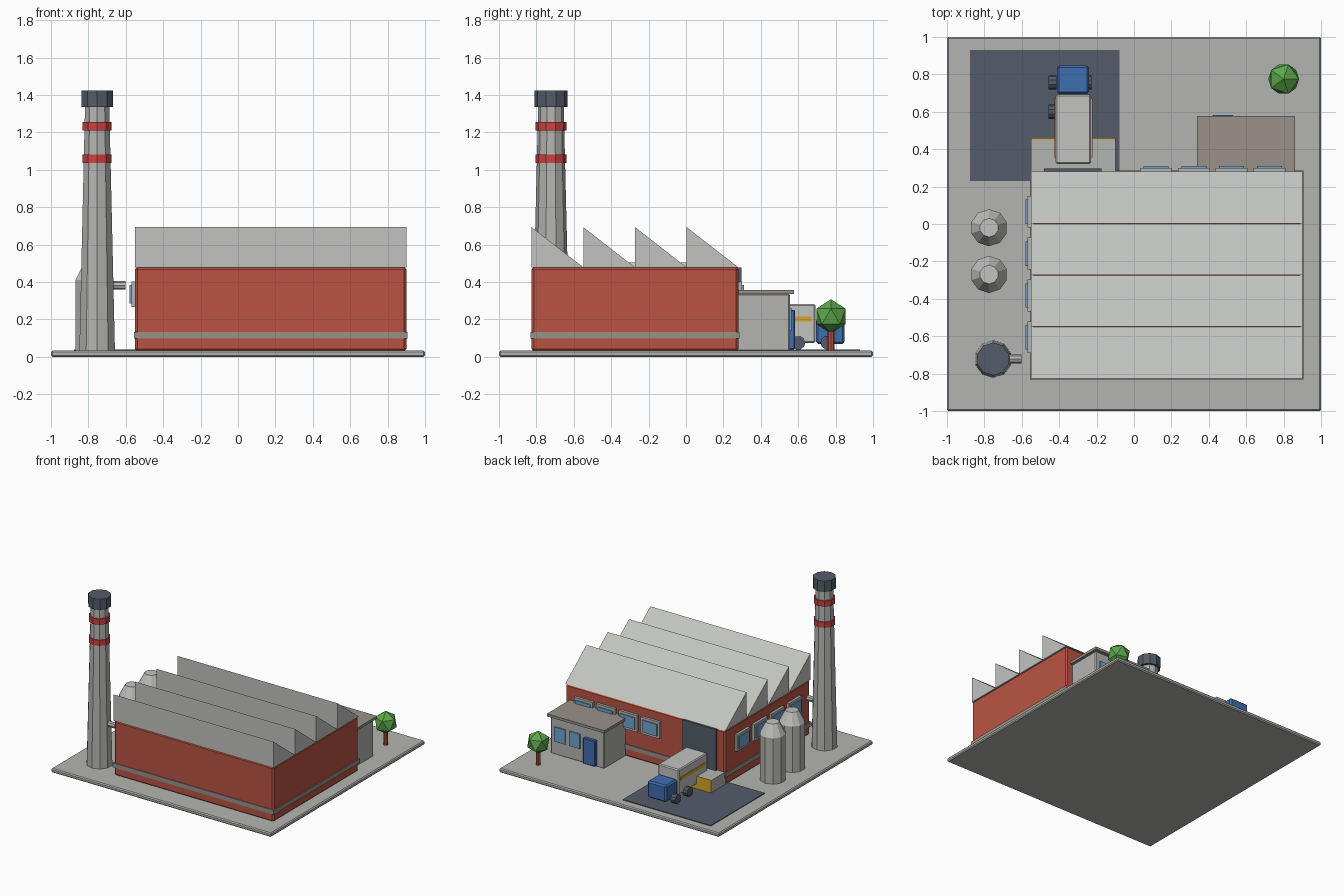
import bpy, bmesh, math
from mathutils import Matrix

if "Cube" in bpy.data.objects:
    bpy.data.objects.remove(bpy.data.objects["Cube"])


def lin(c):
    c /= 255
    return c / 12.92 if c <= 0.04045 else ((c + 0.055) / 1.055) ** 2.4


def mat(name, r, g, b):
    m = bpy.data.materials.new(name)
    m.diffuse_color = (lin(r), lin(g), lin(b), 1)
    m.use_nodes = True
    m.node_tree.nodes["Principled BSDF"].inputs["Base Color"].default_value = m.diffuse_color
    return m


BRICK = mat("brick", 186, 84, 66)
CONCRETE = mat("concrete grey", 180, 181, 177)
ROOF = mat("roof light grey", 194, 196, 192)
SLATE = mat("dark slate", 84, 92, 106)
RED = mat("signal red", 205, 66, 64)
GLASS = mat("window blue", 112, 164, 208)
BLUE = mat("paint blue", 62, 110, 176)
YELLOW = mat("safety yellow", 214, 166, 36)
GREEN = mat("leaf green", 92, 168, 76)
TAUPE = mat("warm grey", 152, 145, 137)


def finish(name, bm, material):
    bmesh.ops.recalc_face_normals(bm, faces=bm.faces)
    me = bpy.data.meshes.new(name)
    bm.to_mesh(me)
    bm.free()
    me.materials.append(material)
    ob = bpy.data.objects.new(name, me)
    bpy.context.collection.objects.link(ob)
    return ob


def box(name, x, y, z, material, bevel=0):
    """Box from (min, max) ranges, with an optional chamfer."""
    bm = bmesh.new()
    bmesh.ops.create_cube(bm, size=1)
    for v in bm.verts:
        for i, (a, b) in enumerate((x, y, z)):
            v.co[i] = a if v.co[i] < 0 else b
    if bevel:
        bmesh.ops.bevel(bm, geom=bm.edges[:], offset=bevel, segments=1, affect='EDGES')
    return finish(name, bm, material)


def cone(name, x, y, z0, z1, r0, r1, material, sides=10):
    """Upright cylinder or tapered drum with a corner pointing to +y."""
    bm = bmesh.new()
    bmesh.ops.create_cone(bm, cap_ends=True, segments=sides, radius1=r0, radius2=r1, depth=z1 - z0)
    top = max(bm.verts, key=lambda v: v.co.z)
    turn = math.pi / 2 - math.atan2(top.co.y, top.co.x)
    bmesh.ops.transform(bm, verts=bm.verts, matrix=Matrix.Translation((x, y, (z0 + z1) / 2)) @ Matrix.Rotation(turn, 4, 'Z'))
    return finish(name, bm, material)


def cross_cylinder(name, x0, x1, y, z, r, material, sides=10):
    """Cylinder lying along x."""
    bm = bmesh.new()
    bmesh.ops.create_cone(bm, cap_ends=True, segments=sides, radius1=r, radius2=r, depth=x1 - x0)
    bmesh.ops.transform(bm, verts=bm.verts, matrix=Matrix.Translation(((x0 + x1) / 2, y, z)) @ Matrix.Rotation(math.pi / 2, 4, 'Y'))
    return finish(name, bm, material)


# Ground slab and loading yard
box("ground_slab", (-1, 1), (-1, 1), (0, 0.033), CONCRETE, 0.008)
box("loading_yard", (-0.877, -0.077), (0.23, 0.93), (0.031, 0.039), SLATE)

# Factory hall with plinth band
box("hall_walls", (-0.55, 0.9), (-0.825, 0.28), (0.03, 0.48), BRICK, 0.012)
box("hall_plinth", (-0.557, 0.907), (-0.832, 0.287), (0.097, 0.133), TAUPE)

# Sawtooth roof: four wedges, upright side to the front
pitch = (0.28 + 0.825) / 4
for i in range(4):
    y0 = -0.825 + i * pitch
    bm = bmesh.new()
    ends = [[bm.verts.new((x, y, z)) for y, z in ((y0, 0.478), (y0 + pitch, 0.478), (y0, 0.693))]
            for x in (-0.552, 0.902)]
    bm.faces.new(ends[0])
    bm.faces.new(ends[1])
    for k in range(3):
        j = (k + 1) % 3
        bm.faces.new((ends[0][k], ends[0][j], ends[1][j], ends[1][k]))
    finish(f"roof_tooth_{i + 1}", bm, ROOF)

# Hall windows: left side and back
for i in range(4):
    c = 0.065 - i * 0.2235
    box(f"left_window_frame_{i + 1}", (-0.57, -0.545), (c - 0.085, c + 0.085), (0.265, 0.403), CONCRETE)
    box(f"left_window_glass_{i + 1}", (-0.579, -0.57), (c - 0.065, c + 0.065), (0.285, 0.383), GLASS)
    c = 0.118 + i * 0.202
    box(f"back_window_frame_{i + 1}", (c - 0.085, c + 0.085), (0.275, 0.3), (0.265, 0.403), CONCRETE)
    box(f"back_window_glass_{i + 1}", (c - 0.067, c + 0.067), (0.3, 0.309), (0.285, 0.383), GLASS)

# Loading door and dock
box("loading_door", (-0.48, -0.175), (0.27, 0.297), (0.13, 0.478), SLATE)
box("loading_dock", (-0.55, -0.1), (0.27, 0.452), (0.03, 0.14), CONCRETE)
box("dock_edge", (-0.55, -0.1), (0.452, 0.461), (0.035, 0.142), YELLOW)

# Chimney with bands, cap and flue pipe
CX, CY = -0.753, -0.722
cone("chimney_shaft", CX, CY, 0.03, 1.35, 0.1, 0.068, CONCRETE)
for i, z in enumerate((1.036, 1.21)):
    cone(f"chimney_band_{i + 1}", CX, CY, z, z + 0.046, 0.082, 0.082, RED)
cone("chimney_cap", CX, CY, 1.335, 1.423, 0.088, 0.088, SLATE)
cross_cylinder("flue_pipe", CX, -0.602, CY, 0.382, 0.023, CONCRETE, 8)

# Silos
for i, y in enumerate((-0.02, -0.27)):
    cone(f"silo_body_{i + 1}", -0.775, y, 0.03, 0.41, 0.099, 0.099, CONCRETE)
    cone(f"silo_top_{i + 1}", -0.775, y, 0.41, 0.505, 0.099, 0.05, ROOF)

# Office annex
box("office_walls", (0.355, 0.842), (0.27, 0.555), (0.03, 0.336), CONCRETE, 0.006)
box("office_roof", (0.337, 0.86), (0.27, 0.578), (0.336, 0.358), TAUPE)
box("office_door", (0.42, 0.53), (0.55, 0.582), (0.04, 0.25), BLUE, 0.004)
for i, x in enumerate((0.62, 0.755)):
    box(f"office_window_{i + 1}", (x - 0.048, x + 0.048), (0.55, 0.564), (0.14, 0.26), GLASS)

# Truck
box("truck_cargo_box", (-0.42, -0.23), (0.322, 0.692), (0.075, 0.282), ROOF, 0.008)
box("truck_cab", (-0.412, -0.24), (0.695, 0.848), (0.068, 0.205), BLUE, 0.012)
box("truck_stripe", (-0.425, -0.223), (0.355, 0.67), (0.188, 0.215), YELLOW)
for i, y in enumerate((0.757, 0.6)):
    cross_cylinder(f"truck_wheel_left_{i + 1}", -0.457, -0.415, y, 0.076, 0.038, SLATE)
    cross_cylinder(f"truck_wheel_right_{i + 1}", -0.265, -0.228, y, 0.076, 0.038, SLATE)

# Tree
cone("tree_trunk", 0.8, 0.775, 0.03, 0.16, 0.018, 0.018, BRICK, 8)
bm = bmesh.new()
bmesh.ops.create_icosphere(bm, subdivisions=1, radius=0.092, matrix=Matrix.Translation((0.8, 0.775, 0.216)))
finish("tree_crown", bm, GREEN)
